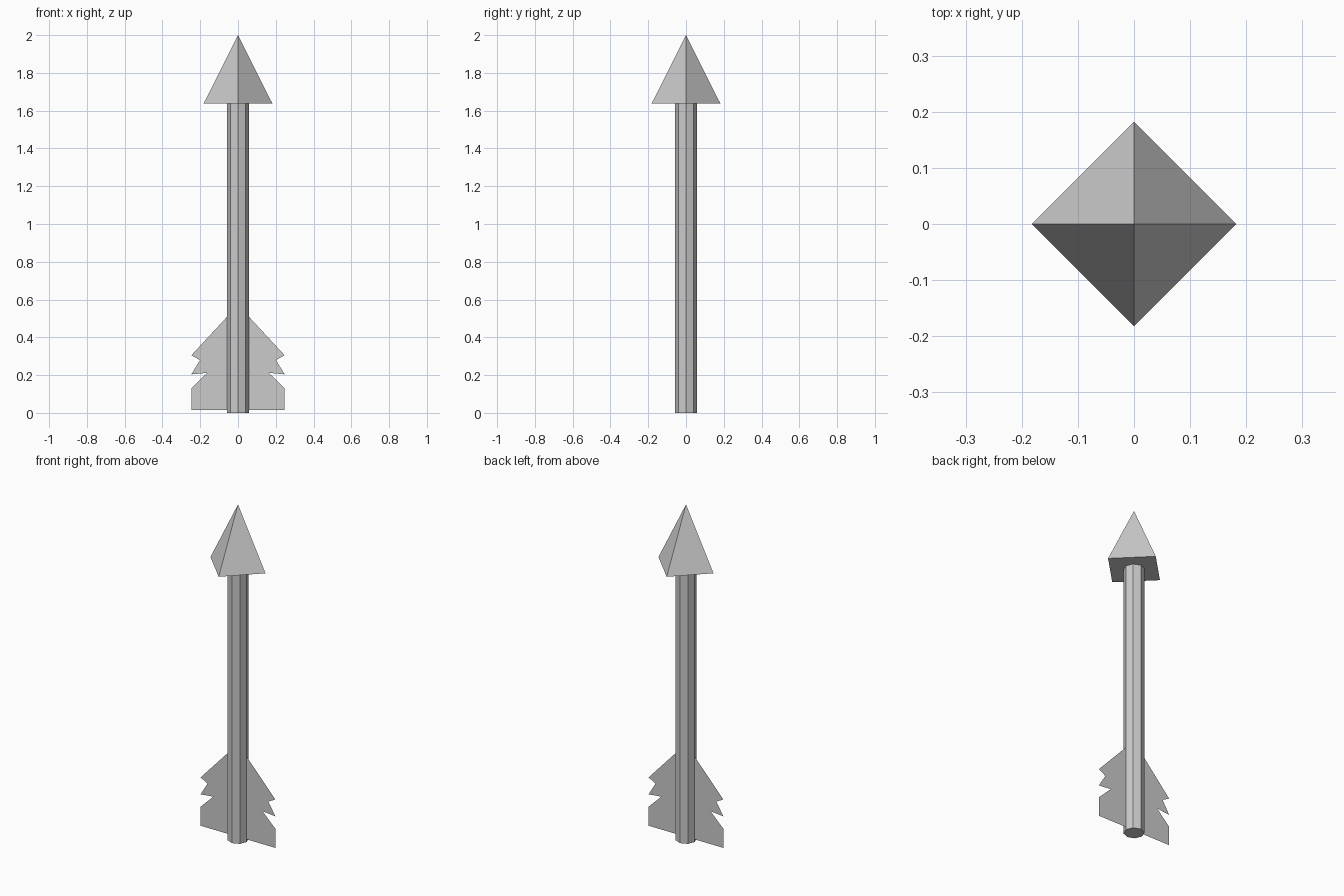
import bpy
import bmesh

if "Cube" in bpy.data.objects:
    bpy.data.objects.remove(bpy.data.objects["Cube"])


def cone(name, sides, r1, r2, z0, z1):
    """Flat-shaded cone or prism between two heights, corners on the axes."""
    bpy.ops.mesh.primitive_cone_add(vertices=sides, radius1=r1, radius2=r2,
                                    depth=z1 - z0, location=(0, 0, (z0 + z1) / 2))
    obj = bpy.context.object
    obj.name = name
    return obj


def fin(name, side):
    """Thin notched feather in the y = 0 plane; side is -1 or 1."""
    profile = [(0.055, 0.016), (0.247, 0.016), (0.247, 0.13), (0.163, 0.212),
               (0.247, 0.204), (0.201, 0.28), (0.247, 0.305), (0.055, 0.512)]
    bm = bmesh.new()
    bm.faces.new([bm.verts.new((side * x, 0, z)) for x, z in profile])
    mesh = bpy.data.meshes.new(name)
    bm.to_mesh(mesh)
    bm.free()
    bpy.context.collection.objects.link(bpy.data.objects.new(name, mesh))


# Octagonal shaft
cone("shaft", 8, 0.057, 0.057, 0, 1.638)

# Four-sided pyramid head
cone("arrow_head", 4, 0.182, 0, 1.638, 2.0)

# Feathers on both sides
fin("left_feather", -1)
fin("right_feather", 1)
